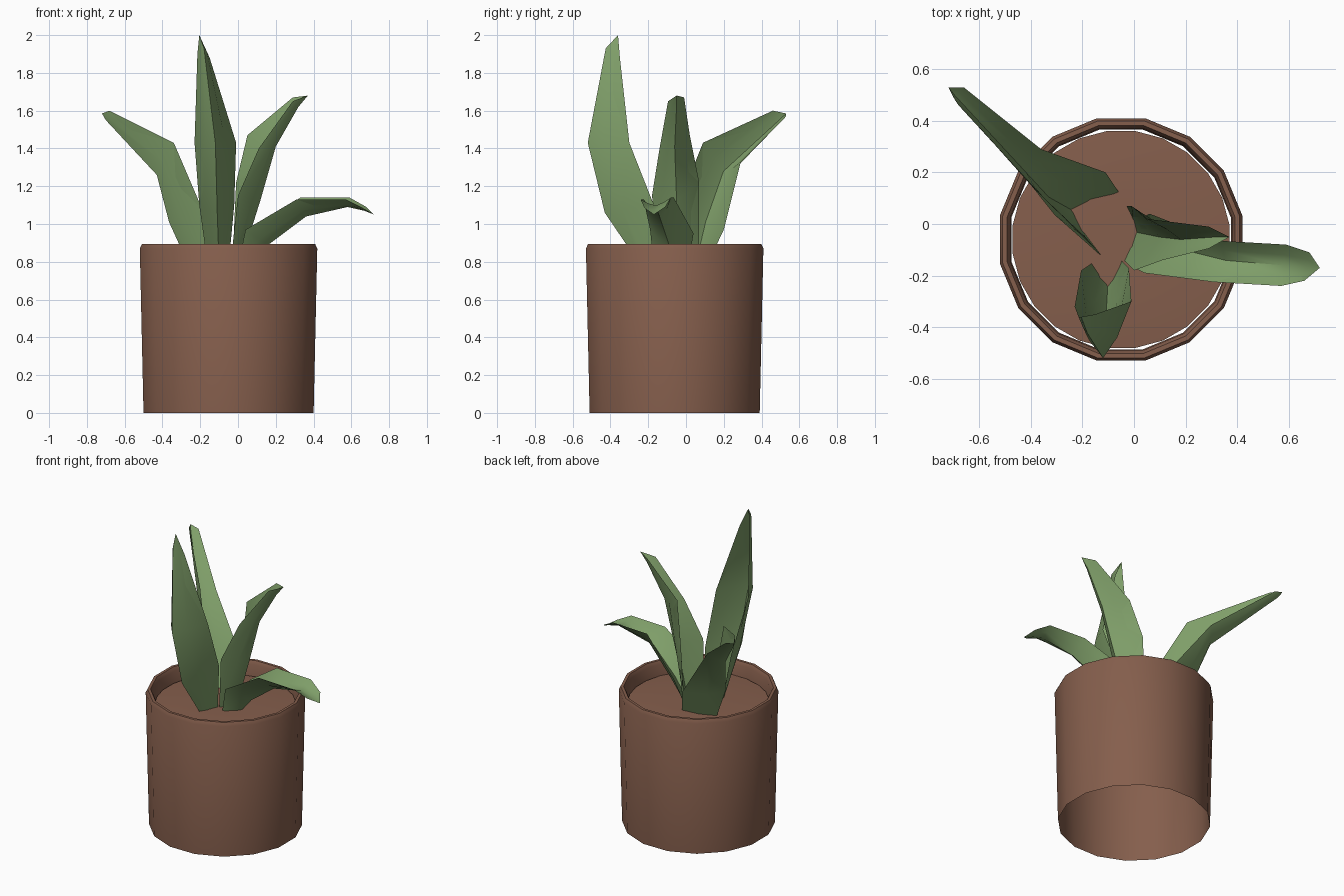
import bpy, bmesh, math
from mathutils import Vector

if "Cube" in bpy.data.objects:
    bpy.data.objects.remove(bpy.data.objects["Cube"])

CENTRE = Vector((-0.05, -0.06, 0))


def material(name, rgb):
    m = bpy.data.materials.new(name)
    m.diffuse_color = (*rgb, 1)
    m.use_nodes = True
    m.node_tree.nodes["Principled BSDF"].inputs["Base Color"].default_value = m.diffuse_color
    return m


BROWN = material("terracotta_brown", (0.235, 0.113, 0.073))
GREEN = material("leaf_green", (0.21, 0.34, 0.14))


def finish(name, bm, mat, angle):
    bmesh.ops.recalc_face_normals(bm, faces=bm.faces[:])
    me = bpy.data.meshes.new(name)
    bm.to_mesh(me)
    bm.free()
    me.materials.append(mat)
    ob = bpy.data.objects.new(name, me)
    bpy.context.collection.objects.link(ob)
    bpy.ops.object.select_all(action='DESELECT')
    ob.select_set(True)
    bpy.context.view_layer.objects.active = ob
    bpy.ops.object.shade_smooth_by_angle(angle=math.radians(angle))
    return ob


def skin(bm, rings):
    """Join closed rings of vertices with quads."""
    for a, b in zip(rings, rings[1:]):
        n = len(a)
        for i in range(n):
            j = (i + 1) % n
            bm.faces.new((a[i], a[j], b[j], b[i]))


def ring(bm, r, z, sides):
    out = []
    for i in range(sides):
        t = 2 * math.pi * (i + 0.5) / sides
        out.append(bm.verts.new(CENTRE + Vector((r * math.cos(t), r * math.sin(t), z))))
    return out


# Pot: 16-sided open shell with a bevelled rim and an inner lip
bm = bmesh.new()
profile = [(0.459, 0), (0.479, 0.87), (0.468, 0.893), (0.45, 0.893),
           (0.438, 0.87), (0.434, 0.74)]
skin(bm, [ring(bm, r, z, 16) for r, z in profile])
finish("pot", bm, BROWN, 35)

# Soil: shallow mound just inside the pot
bm = bmesh.new()
rings = [ring(bm, r, z, 24) for r, z in [(0.424, 0.80), (0.3, 0.81), (0.15, 0.812)]]
skin(bm, rings)
bm.faces.new(rings[-1])
finish("soil", bm, BROWN, 35)


# Leaf: crescent sections, each row giving one edge, the other edge and the keel
def leaf(name, rows, tip):
    bm = bmesh.new()
    rings = []
    for row in rows:
        e1, e2, k = (Vector(p) for p in row)
        out = k - (e1 + e2) / 2

        def side(e, keel, bulge):
            return e.lerp(keel, 0.5) + out * bulge

        inner = k - out * 0.16
        pts = [e1, side(e1, k, 0.14), k, side(e2, k, 0.14), e2,
               side(e2, inner, 0.09), inner, side(e1, inner, 0.09)]
        rings.append([bm.verts.new(p) for p in pts])
    skin(bm, rings)
    bm.faces.new(rings[0])
    end = bm.verts.new(tip)
    last = rings[-1]
    for i in range(8):
        bm.faces.new((last[i], last[(i + 1) % 8], end))
    finish(name, bm, GREEN, 50)


leaf("tall_leaf", [
    ((-0.16, -0.15, 0.78), (-0.05, -0.14, 0.78), (-0.10, -0.24, 0.78)),
    ((-0.205, -0.18, 1.10), (-0.02, -0.17, 1.10), (-0.11, -0.43, 1.06)),
    ((-0.23, -0.32, 1.43), (-0.01, -0.30, 1.43), (-0.12, -0.52, 1.43)),
    ((-0.215, -0.36, 1.90), (-0.15, -0.35, 1.88), (-0.18, -0.425, 1.93)),
], (-0.205, -0.36, 2.0))

leaf("left_leaf", [
    ((-0.12, -0.13, 0.78), (-0.05, 0.11, 0.78), (-0.26, 0.06, 0.78)),
    ((-0.19, -0.05, 1.08), (-0.11, 0.20, 0.97), (-0.365, 0.11, 1.01)),
    ((-0.34, 0.09, 1.43), (-0.36, 0.29, 1.33), (-0.43, 0.20, 1.26)),
    ((-0.68, 0.46, 1.60), (-0.66, 0.53, 1.57), (-0.70, 0.50, 1.55)),
], (-0.72, 0.53, 1.585))

leaf("right_leaf", [
    ((-0.04, -0.14, 0.78), (-0.03, 0.07, 0.78), (0.01, -0.03, 0.78)),
    ((0.00, -0.18, 1.15), (-0.01, 0.07, 1.22), (0.12, -0.05, 1.13)),
    ((0.11, -0.14, 1.40), (0.05, 0.02, 1.47), (0.20, -0.06, 1.41)),
    ((0.29, -0.095, 1.65), (0.29, -0.01, 1.67), (0.32, -0.05, 1.62)),
], (0.37, -0.05, 1.68))

leaf("low_leaf", [
    ((0.00, -0.17, 0.78), (0.00, 0.01, 0.78), (0.07, -0.09, 0.78)),
    ((0.04, -0.19, 0.97), (0.06, 0.04, 0.95), (0.16, -0.09, 0.89)),
    ((0.31, -0.225, 1.13), (0.33, -0.065, 1.14), (0.36, -0.14, 1.04)),
    ((0.57, -0.24, 1.13), (0.59, -0.08, 1.14), (0.58, -0.16, 1.09)),
    ((0.66, -0.22, 1.085), (0.68, -0.11, 1.09), (0.67, -0.165, 1.07)),
], (0.72, -0.17, 1.05))
